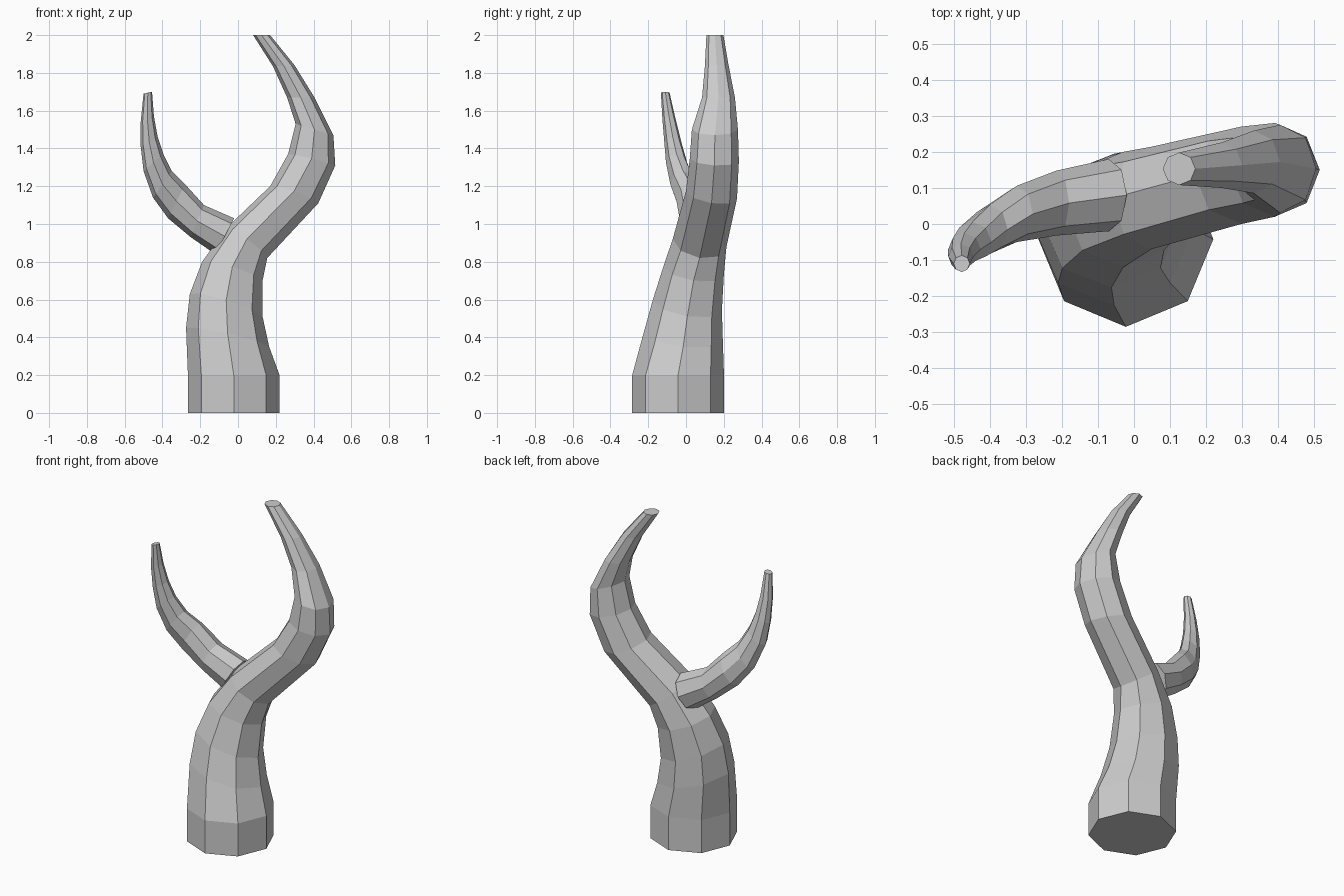
import bpy, bmesh
from math import cos, sin, pi
from mathutils import Vector


def limb(name, rings, sides=8):
    """Flat-faced tapered tube. Each ring: left x,z, right x,z, centre y, half depth, front lift."""
    bm = bmesh.new()
    loops = []
    for lx, lz, rx, rz, cy, ry, lift in rings:
        centre = Vector(((lx + rx) / 2, cy, (lz + rz) / 2))
        across = Vector(((rx - lx) / 2, 0, (rz - lz) / 2))
        depth = Vector((0, ry, -lift * ry))
        loops.append([bm.verts.new(centre + across * cos(a) + depth * sin(a))
                      for a in (2 * pi * i / sides for i in range(sides))])
    for low, high in zip(loops, loops[1:]):
        for i in range(sides):
            j = (i + 1) % sides
            bm.faces.new((low[i], low[j], high[j], high[i]))
    bm.faces.new(loops[0][::-1])
    bm.faces.new(loops[-1])
    bmesh.ops.recalc_face_normals(bm, faces=bm.faces)
    mesh = bpy.data.meshes.new(name)
    bm.to_mesh(mesh)
    bm.free()
    obj = bpy.data.objects.new(name, mesh)
    bpy.context.collection.objects.link(obj)
    return obj


# main trunk, S-curved up to a narrow flat tip
limb("trunk", [
    (-.265, 0, .22, 0, -.042, .243, 0),
    (-.265, .20, .22, .20, -.042, .243, 0),
    (-.275, .45, .165, .35, -.015, .21, .1),
    (-.255, .63, .13, .51, .007, .183, .15),
    (-.19, .80, .13, .70, .04, .16, .15),
    (-.06, .98, .155, .82, .072, .142, .15),
    (.17, 1.20, .425, 1.11, .135, .135, .15),
    (.265, 1.37, .515, 1.31, .15, .13, .05),
    (.305, 1.53, .505, 1.47, .153, .122, 0),
    (.26, 1.67, .405, 1.67, .172, .087, 0),
    (.185, 1.835, .30, 1.84, .163, .063, 0),
    (.08, 2.0, .17, 2.0, .153, .045, 0),
])

# side branch, rooted in the back of the trunk and curling upward
limb("branch", [
    (-.12, .84, -.02, 1.03, .08, .10, 0),
    (-.25, .93, -.18, 1.10, .058, .09, 0),
    (-.37, 1.03, -.28, 1.21, .028, .078, 0),
    (-.45, 1.14, -.35, 1.28, -.015, .068, 0),
    (-.50, 1.28, -.395, 1.37, -.05, .056, 0),
    (-.515, 1.41, -.425, 1.46, -.07, .045, 0),
    (-.515, 1.54, -.445, 1.57, -.09, .035, 0),
    (-.50, 1.69, -.455, 1.70, -.11, .023, 0),
])
